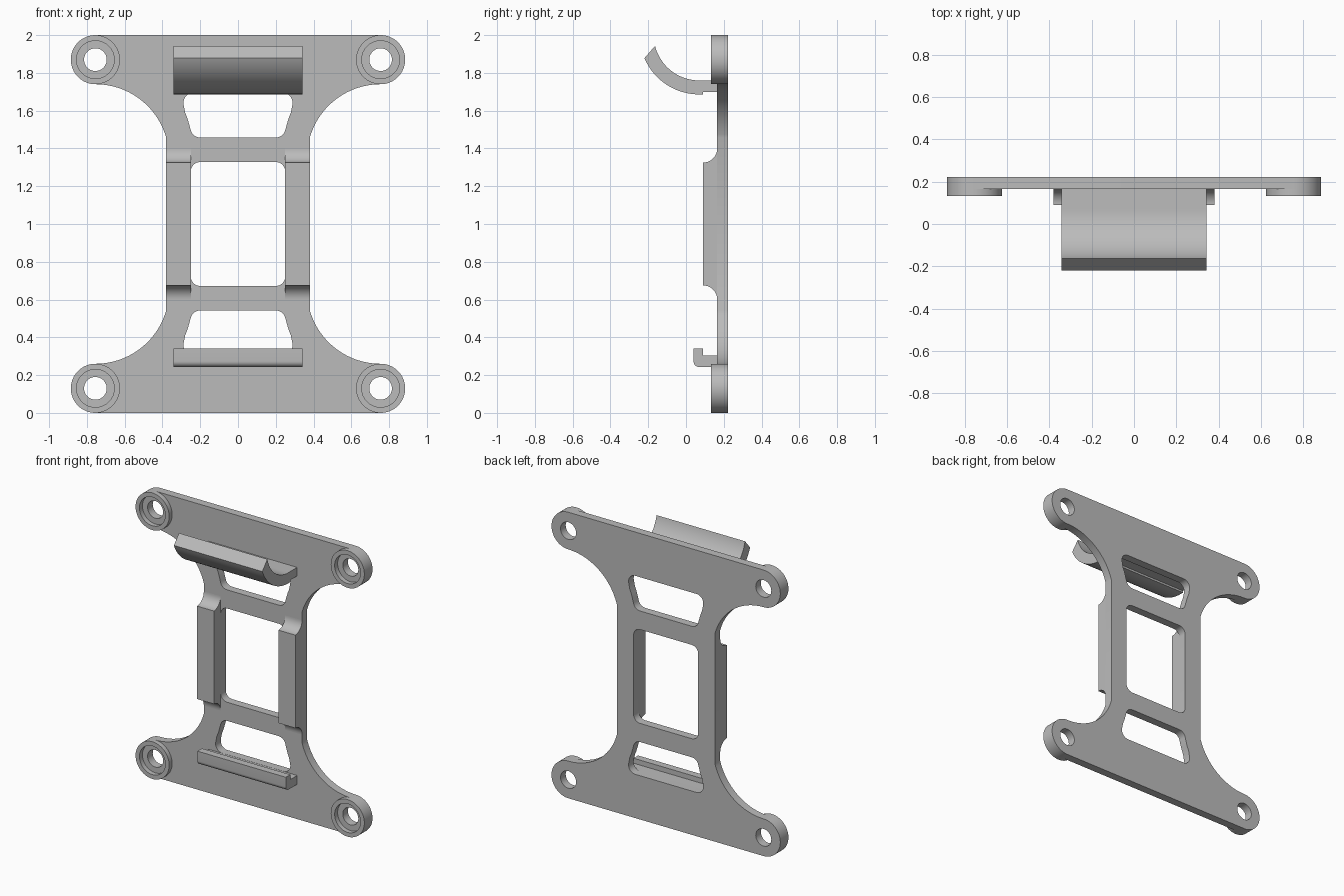
import bpy, bmesh
from math import sin, cos, radians
from mathutils import Matrix

cube = bpy.data.objects.get("Cube")
if cube:
    bpy.data.objects.remove(cube, do_unlink=True)

grey = bpy.data.materials.new("plain grey")
grey.use_nodes = True
colour = (0.5, 0.5, 0.5, 1)
grey.diffuse_color = colour
grey.node_tree.nodes["Principled BSDF"].inputs["Base Color"].default_value = colour

# Local (x, y, depth) to model axes: facing the front, or seen from the side
FRONT = Matrix(((1, 0, 0), (0, 0, -1), (0, 1, 0))).to_4x4()
SIDE = Matrix(((0, 0, 1), (1, 0, 0), (0, 1, 0))).to_4x4()


def arc(cx, cy, r, start, end, n=16):
    angles = [radians(start + (end - start) * i / n) for i in range(n + 1)]
    return [(cx + r * cos(a), cy + r * sin(a)) for a in angles]


def circle(cx, cy, r):
    return arc(cx, cy, r, 0, 360, 64)[:-1]


def mirror_x(half):
    return half + [(-x, z) for x, z in reversed(half)]


def flip_z(points):
    return [(x, 2 - z) for x, z in points]


def extrude(name, loops, axes, low, high):
    """Fill closed loops (inner loops become holes) and extrude them."""
    curve = bpy.data.curves.new(name, "CURVE")
    curve.dimensions = "2D"
    curve.fill_mode = "BOTH"
    curve.extrude = (high - low) / 2
    for loop in loops:
        spline = curve.splines.new("POLY")
        spline.points.add(len(loop) - 1)
        for point, (x, y) in zip(spline.points, loop):
            point.co = (x, y, 0, 1)
        spline.use_cyclic_u = True
    helper = bpy.data.objects.new(name + " outline", curve)
    bpy.context.collection.objects.link(helper)
    bpy.context.view_layer.update()
    mesh = bpy.data.meshes.new_from_object(
        helper.evaluated_get(bpy.context.evaluated_depsgraph_get()))
    bpy.data.objects.remove(helper, do_unlink=True)

    middle = (low + high) / 2
    shift = (0, middle, 0) if axes is FRONT else (middle, 0, 0)
    mesh.transform(Matrix.Translation(shift) @ axes)
    bm = bmesh.new()
    bm.from_mesh(mesh)
    bmesh.ops.remove_doubles(bm, verts=bm.verts, dist=0.0001)
    bmesh.ops.recalc_face_normals(bm, faces=bm.faces)
    for face in bm.faces:
        face.smooth = True
        face.material_index = 0
    bm.to_mesh(mesh)
    bm.free()
    mesh.set_sharp_from_angle(angle=radians(30))
    mesh.materials.clear()
    mesh.materials.append(grey)
    obj = bpy.data.objects.new(name, mesh)
    bpy.context.collection.objects.link(obj)
    return obj


BACK, FACE, BOSS_FACE, RAIL_FACE = 0.222, 0.165, 0.132, 0.09
EAR_X, EAR_R = 0.755, 0.13
corners = [(sx * EAR_X, z) for sx in (-1, 1) for z in (EAR_R, 2 - EAR_R)]

# Plate outline: rounded ears swept into a narrow waist
lower = arc(EAR_X, EAR_R, EAR_R, -90, 90, 32) + arc(EAR_X, 0.65, 0.39, 270, 196, 28)[1:]
lower[-1] = (0.38, lower[-1][1])
outline = mirror_x(lower + flip_z(lower)[::-1])

# Plate openings: one rounded square, two flared slots
square_half = arc(0.2, 0.722, 0.05, -90, 0, 8) + arc(0.2, 1.278, 0.05, 0, 90, 8)
slot_half = (arc(0.2, 1.51, 0.052, -90, -10, 8)
             + [(0.259, 1.53), (0.268, 1.56), (0.28, 1.59)]
             + arc(0.237, 1.642, 0.052, -15, 90, 10))
slot = mirror_x(slot_half)
openings = [mirror_x(square_half), slot, flip_z(slot)]
holes = [circle(x, z, 0.06) for x, z in corners]
extrude("mounting_plate", [outline] + openings + holes, FRONT, FACE, BACK)

# Raised rims around the screw holes
for i, (x, z) in enumerate(corners):
    extrude(f"screw_rim_{i + 1}", [circle(x, z, EAR_R), circle(x, z, 0.1)],
            FRONT, BOSS_FACE, FACE)

# Side rails with scooped ends
r = FACE - RAIL_FACE
rail = arc(RAIL_FACE, 0.6, r, 0, 90) + arc(RAIL_FACE, 1.4, r, -90, 0)
extrude("left_rail", [rail], SIDE, 0.25, 0.38)
extrude("right_rail", [rail], SIDE, -0.38, -0.25)

# Lower retaining lip
lip = ([(FACE, 0.305), (FACE, 0.243)] + arc(0.07, 0.273, 0.03, 270, 180, 8)
       + [(0.04, 0.34), (0.09, 0.34), (0.09, 0.305)])
extrude("lower_lip", [lip], SIDE, -0.342, 0.342)

# Upper curved hook
hook = ([(FACE, 1.76), (FACE, 1.7), (0.09, 1.7), (0.09, 1.686)]
        + arc(0.07, 2.001, 0.315, 270, 203, 24)
        + arc(0.07, 2.001, 0.241, 194, 270, 24))
extrude("upper_hook", [hook], SIDE, -0.342, 0.342)
